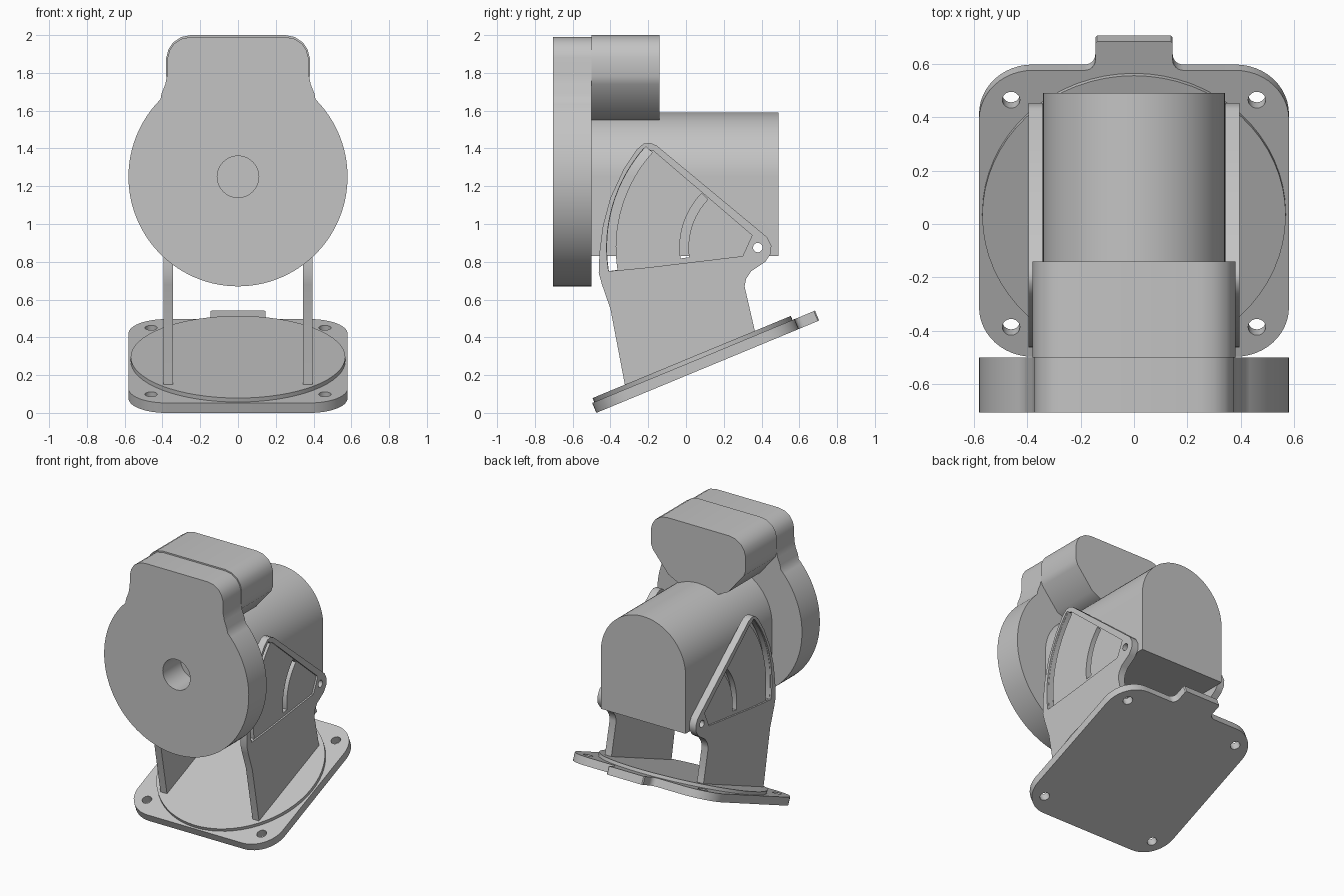
import bpy, bmesh, math
from math import cos, sin, radians
from mathutils import Matrix

cube = bpy.data.objects.get("Cube")
if cube:
    bpy.data.objects.remove(cube, do_unlink=True)

grey = bpy.data.materials.new("plain grey")
grey.use_nodes = True
grey.diffuse_color = (0.55, 0.55, 0.55, 1)
grey.node_tree.nodes["Principled BSDF"].inputs["Base Color"].default_value = (0.55, 0.55, 0.55, 1)


def arc(cx, cy, r, a0, a1, n=12):
    steps = [radians(a0 + (a1 - a0) * i / n) for i in range(n + 1)]
    return [(cx + r * cos(a), cy + r * sin(a)) for a in steps]


def circle(cx, cy, r, n=32):
    return arc(cx, cy, r, 0, 360, n)[:-1]


def mirrored(half):
    """Close a right-hand half outline with its mirror image."""
    return half + [(-u, v) for u, v in reversed(half) if abs(u) > 1e-5]


def prism(name, outline, axis, start, end):
    """Extrude a 2D outline along one axis."""
    place = {"x": lambda u, v: (start, u, v),
             "y": lambda u, v: (u, start, v),
             "z": lambda u, v: (u, v, start)}[axis]
    bm = bmesh.new()
    face = bm.faces.new([bm.verts.new(place(u, v)) for u, v in outline])
    out = bmesh.ops.extrude_face_region(bm, geom=[face])
    shift = [(end - start) if axis == a else 0 for a in "xyz"]
    moved = [g for g in out["geom"] if isinstance(g, bmesh.types.BMVert)]
    bmesh.ops.translate(bm, verts=moved, vec=shift)
    bmesh.ops.recalc_face_normals(bm, faces=bm.faces)
    mesh = bpy.data.meshes.new(name)
    bm.to_mesh(mesh)
    bm.free()
    mesh.materials.append(grey)
    obj = bpy.data.objects.new(name, mesh)
    bpy.context.collection.objects.link(obj)
    return obj


def cut(obj, outline, axis, start, end):
    """Subtract a prism from an object and discard the cutter."""
    cutter = prism("cutter", outline, axis, start, end)
    cutter.hide_render = True
    mod = obj.modifiers.new("cut", "BOOLEAN")
    mod.operation, mod.solver, mod.object = "DIFFERENCE", "EXACT", cutter
    bpy.context.view_layer.update()
    graph = bpy.context.evaluated_depsgraph_get()
    mesh = bpy.data.meshes.new_from_object(obj.evaluated_get(graph))
    obj.modifiers.clear()
    obj.data = mesh
    bpy.data.objects.remove(cutter, do_unlink=True)


parts = []
PIVOT = (0.38, 0.875)

# Front scroll plate: disc with a neck, and a central opening
neck = [(0.405, 1.69), (0.385, 1.74), (0.375, 1.79), (0.373, 1.88),
        (0.362, 1.92), (0.34, 1.953), (0.3, 1.98), (0.25, 1.99)]
scroll = prism("front_scroll", mirrored(arc(0, 1.25, 0.58, -90, 45, 40) + neck), "y", -0.705, -0.5)
cut(scroll, circle(0, 1.25, 0.11, 40), "y", -0.8, -0.4)
parts.append(scroll)

# Upper box with a tapered underside
box_half = [(0.16, 1.55), (0.24, 1.59), (0.365, 1.74), (0.38, 1.78), (0.38, 1.88),
            (0.368, 1.925), (0.345, 1.96), (0.3, 1.99), (0.25, 2.0)]
parts.append(prism("upper_box", mirrored(box_half), "y", -0.5, -0.14))

# Arched motor housing and its back cap
arch = mirrored([(0.34, 0.83)] + arc(0, 1.25, 0.34, 0, 90, 20))
housing = prism("motor_housing", arch, "y", -0.5, 0.44)
cut(housing, circle(*PIVOT, 0.025, 20), "x", -0.6, 0.6)
parts += [housing, prism("back_cap", arch, "y", 0.44, 0.49)]

# Bracket legs with a sunken panel, two curved slots and a pivot hole
leg_outline = [(-0.32, 0.13), (0.37, 0.41), (0.31, 0.67), (0.318, 0.71), (0.345, 0.75),
               (0.42, 0.8), (0.447, 0.84), (0.452, 0.885), (0.43, 0.93), (-0.155, 1.415),
               (-0.19, 1.43), (-0.225, 1.425), (-0.26, 1.395), (-0.33, 1.29), (-0.4, 1.14),
               (-0.44, 0.99), (-0.458, 0.85), (-0.462, 0.74), (-0.445, 0.68), (-0.4, 0.55)]
panel = ([(-0.2, 0.77), (0.05, 0.8), (0.3, 0.83), (0.35, 0.94), (-0.17, 1.385)]
         + arc(*PIVOT, 0.8, 139, 189, 14))
for side, label in ((1, "left"), (-1, "right")):
    leg = prism(label + "_bracket_leg", leg_outline, "x", side * 0.343, side * 0.395)
    cut(leg, panel, "x", side * 0.383, side * 0.45)
    for r, a0, a1 in ((0.775, 138, 189), (0.39, 136, 188)):
        slot = arc(*PIVOT, r + 0.023, a0, a1, 16) + arc(*PIVOT, r - 0.023, a1, a0, 16)
        cut(leg, slot, "x", side * 0.3, side * 0.45)
    cut(leg, circle(*PIVOT, 0.025, 20), "x", side * 0.3, side * 0.45)
    parts.append(leg)

# Tilted base: rounded plate with a rear tab, corner holes and a raised disc
plate_half = (arc(0.38, -0.38, 0.2, -90, 0) + arc(0.38, 0.38, 0.2, 0, 90)
              + arc(0.185, 0.62, 0.04, 270, 180, 6) + [(0.145, 0.69), (0.138, 0.697)])
plate = prism("base_plate", mirrored(plate_half), "z", 0, 0.057)
for sx in (-1, 1):
    for sy in (-1, 1):
        cut(plate, circle(sx * 0.46, sy * 0.46, 0.033, 20), "z", -0.1, 0.2)
disc = prism("base_disc", circle(0, 0, 0.568, 64), "z", 0.05, 0.08)
tilt = Matrix.Translation((0, 0.061, 0.222)) @ Matrix.Rotation(radians(22.5), 4, "X")
for obj in (plate, disc):
    obj.data.transform(tilt)
    parts.append(obj)

# Smooth rounded walls, keep hard edges
bpy.ops.object.select_all(action="DESELECT")
for obj in parts:
    obj.select_set(True)
bpy.context.view_layer.objects.active = parts[0]
bpy.ops.object.shade_smooth_by_angle(angle=radians(35))
